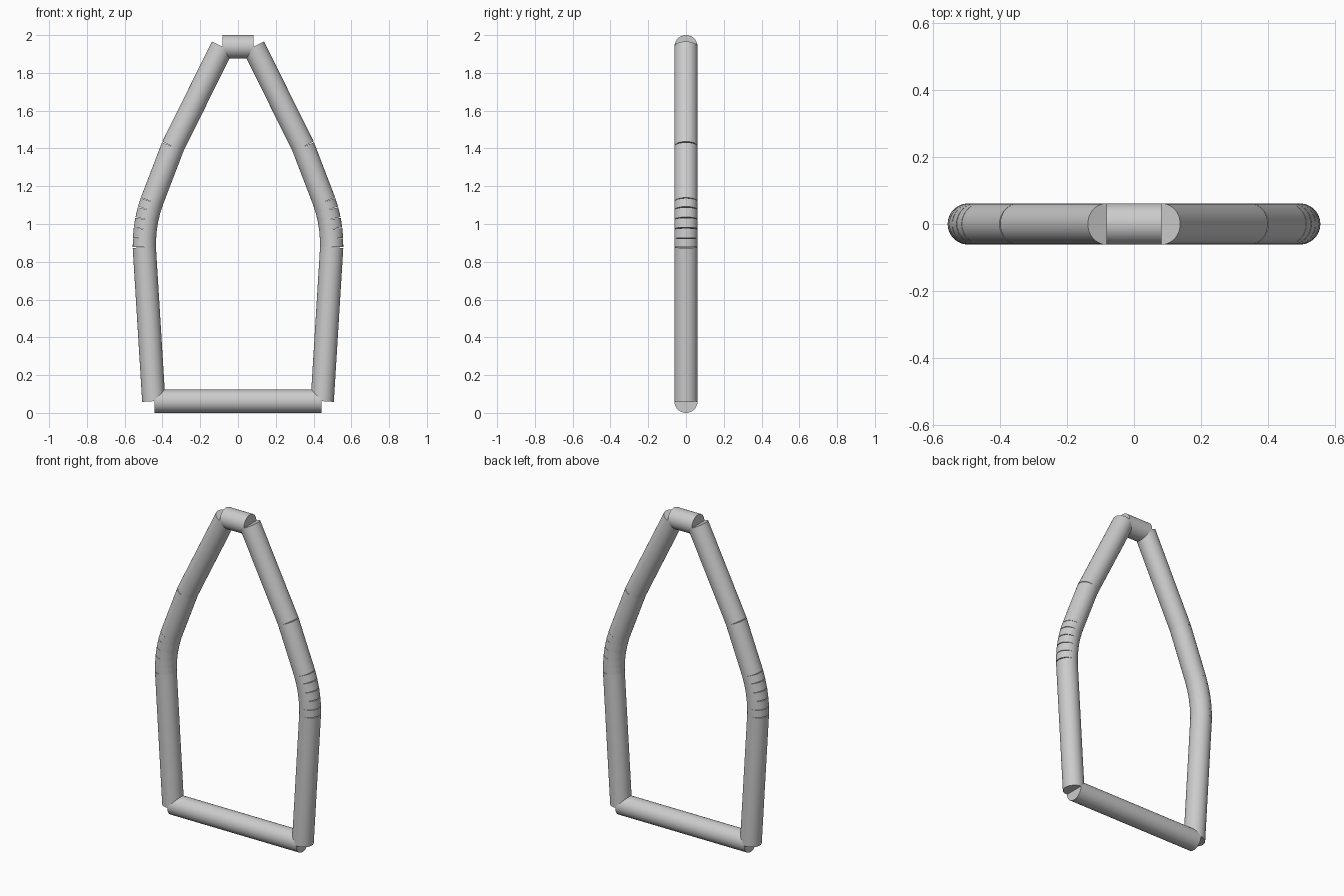
import bpy
import math
from mathutils import Vector

cube = bpy.data.objects.get("Cube")
if cube:
    bpy.data.objects.remove(cube, do_unlink=True)

RADIUS = 0.0615

grey = bpy.data.materials.new("light grey")
grey.use_nodes = True
colour = (0.6, 0.6, 0.6, 1)
grey.diffuse_color = colour
grey.node_tree.nodes["Principled BSDF"].inputs["Base Color"].default_value = colour


def tube(name, start, end):
    """Capped round tube between two (x, z) points."""
    a = Vector((start[0], 0, start[1]))
    b = Vector((end[0], 0, end[1]))
    axis = b - a
    bpy.ops.mesh.primitive_cylinder_add(
        vertices=48, radius=RADIUS, depth=axis.length, location=(a + b) / 2,
        rotation=(0, math.atan2(axis.x, axis.z), 0))
    obj = bpy.context.object
    obj.name = name
    obj.data.materials.append(grey)
    bpy.ops.object.shade_smooth_by_angle(angle=math.radians(40))


# Short top bar and long bottom bar
tube("top_bar", (-0.083, 2 - RADIUS), (0.083, 2 - RADIUS))
tube("bottom_bar", (-0.443, RADIUS), (0.443, RADIUS))

# Side path from the foot, round the bend, up to the peak
path = [(0.446, 0.062), (0.496, 0.877), (0.495, 0.922), (0.491, 0.973),
        (0.483, 1.023), (0.471, 1.074), (0.457, 1.118), (0.345, 1.41),
        (0.083, 1.939)]
names = ["lower_leg"] + [f"bend_{i}" for i in range(1, 6)] + ["middle_rail", "upper_rail"]

for side, sign in (("left", 1), ("right", -1)):
    for name, p, q in zip(names, path, path[1:]):
        tube(f"{side}_{name}", (sign * p[0], p[1]), (sign * q[0], q[1]))
